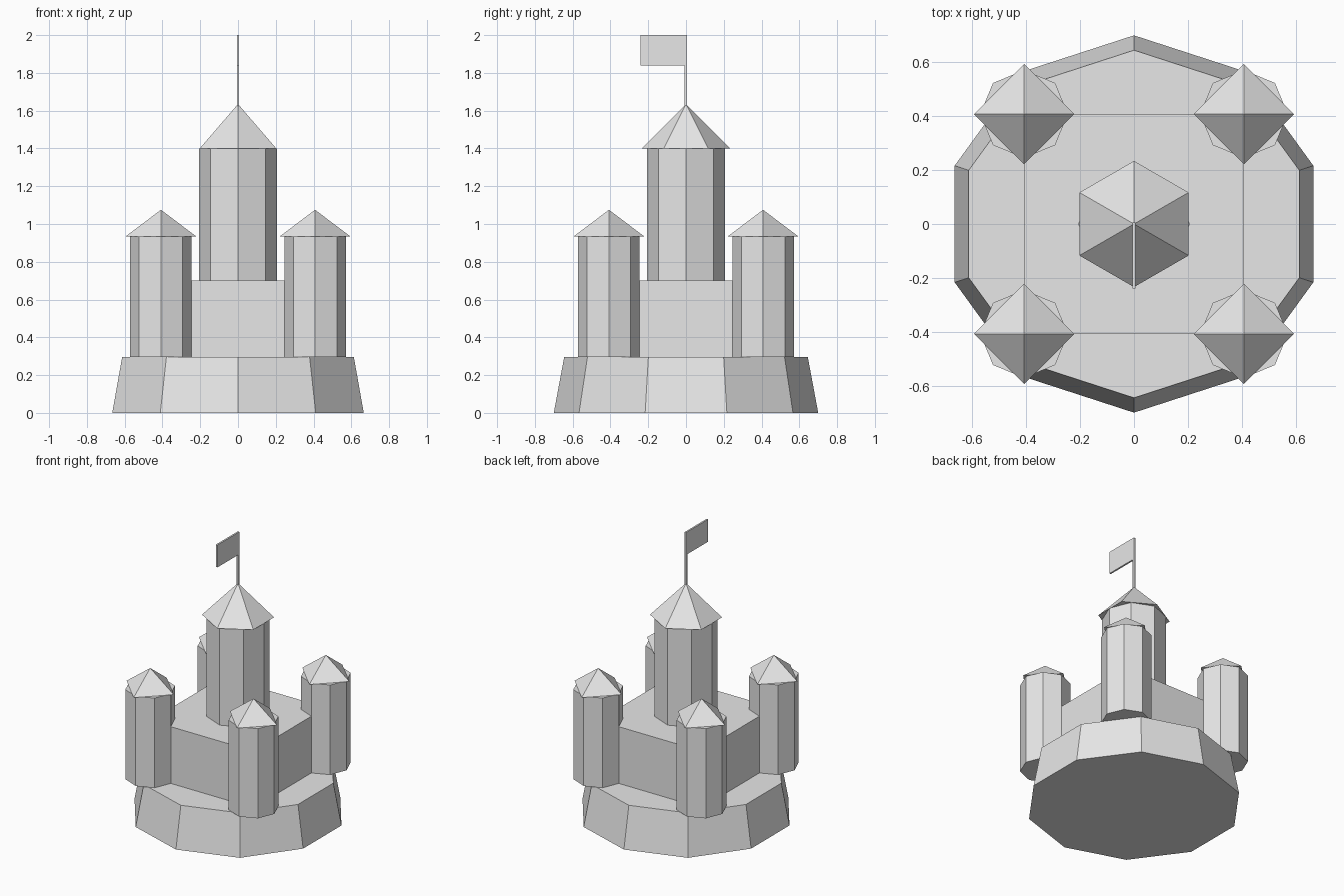
import bpy
import math

cube = bpy.data.objects.get("Cube")
if cube:
    bpy.data.objects.remove(cube, do_unlink=True)

# Single stone colour
stone = bpy.data.materials.new("light_grey_stone")
stone.use_nodes = True
colour = (0.8, 0.8, 0.8, 1)
stone.diffuse_color = colour
stone.node_tree.nodes["Principled BSDF"].inputs["Base Color"].default_value = colour


def finish(name):
    obj = bpy.context.object
    obj.name = name
    obj.data.materials.append(stone)
    return obj


def prism(name, sides, r_bottom, r_top, z0, z1, x=0, y=0):
    """Flat-sided prism, frustum or pyramid with a corner on the +y axis."""
    bpy.ops.mesh.primitive_cone_add(
        vertices=sides, radius1=r_bottom, radius2=r_top, depth=z1 - z0,
        location=(x, y, (z0 + z1) / 2))
    obj = finish(name)
    # Put the first corner exactly on +y whatever the primitive's start angle
    first = obj.data.vertices[0].co
    obj.rotation_euler.z = math.pi / 2 - math.atan2(first.y, first.x)
    return obj


def box(name, low, high):
    bpy.ops.mesh.primitive_cube_add(
        size=1, location=[(a + b) / 2 for a, b in zip(low, high)])
    obj = finish(name)
    obj.scale = [b - a for a, b in zip(low, high)]
    return obj


# Sloped ten-sided base and square keep
prism("base", 10, 0.70, 0.645, 0, 0.295)
box("keep", (-0.408, -0.408, 0.295), (0.408, 0.408, 0.70))

# Corner towers with four-sided roofs
for side_x, x in (("right", -0.408), ("left", 0.408)):
    for side_y, y in (("front", -0.408), ("back", 0.408)):
        label = f"{side_y}_{side_x}"
        prism(f"{label}_tower", 8, 0.163, 0.163, 0.295, 0.935, x, y)
        prism(f"{label}_roof", 4, 0.186, 0, 0.935, 1.075, x, y)

# Central tower with six-sided roof
prism("main_tower", 8, 0.207, 0.207, 0.70, 1.40)
prism("main_roof", 6, 0.234, 0, 1.40, 1.635)

# Flagpole and flag pointing to the front
box("flagpole", (-0.006, -0.008, 1.62), (0.006, 0.006, 1.84))
box("flag", (-0.006, -0.24, 1.84), (0.006, 0.006, 2.0))
